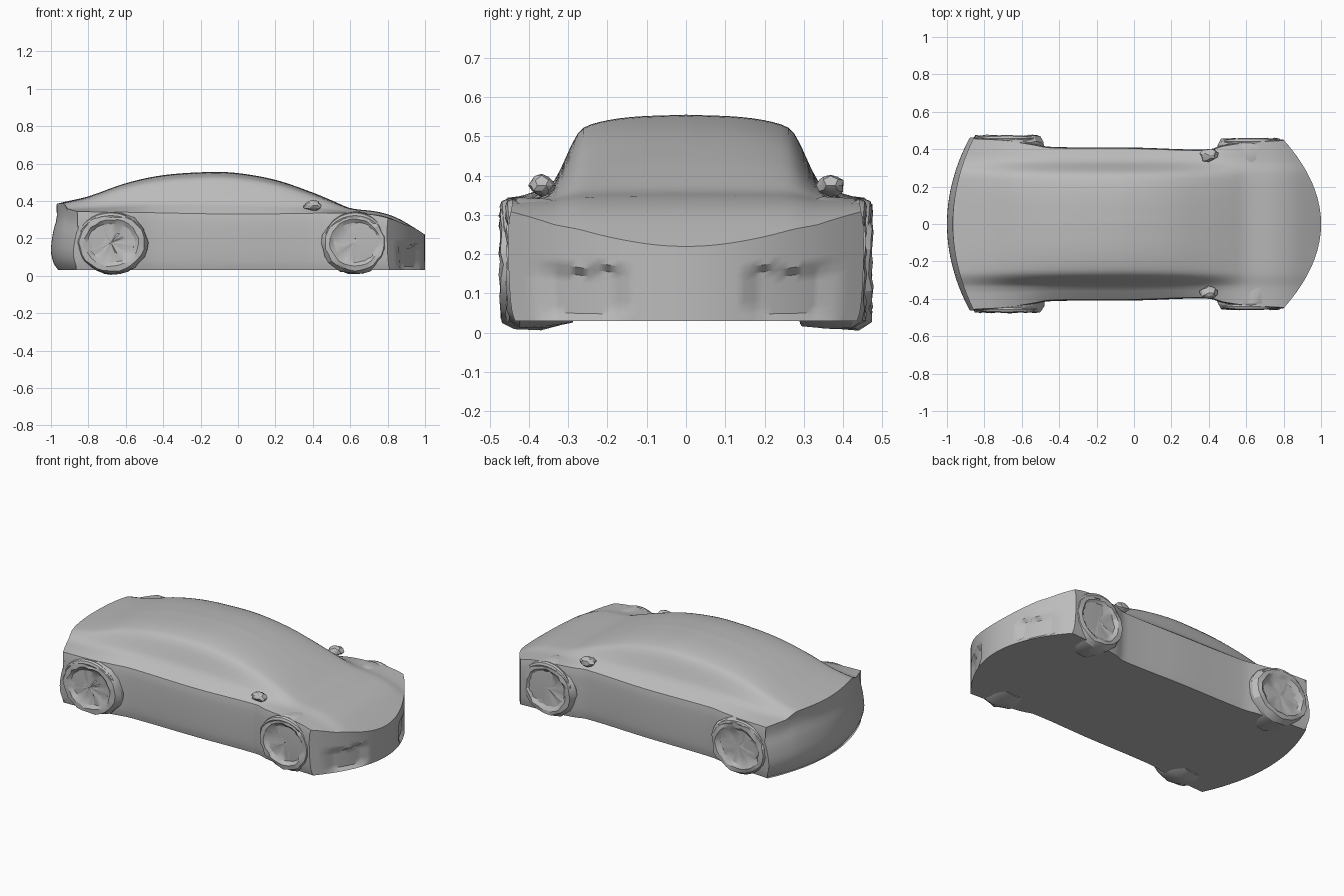
import bpy, bmesh, math, random
from mathutils import Vector

random.seed(4)
cube = bpy.data.objects.get("Cube")
if cube:
    bpy.data.objects.remove(cube, do_unlink=True)

paint = bpy.data.materials.new("plain grey")
paint.use_nodes = True
GREY = (0.5, 0.5, 0.5, 1)
paint.diffuse_color = GREY
paint.node_tree.nodes["Principled BSDF"].inputs["Base Color"].default_value = GREY


def curve_at(pts, x):
    """Smooth interpolation through (x, value) points."""
    if x <= pts[0][0]:
        return pts[0][1]
    if x >= pts[-1][0]:
        return pts[-1][1]
    i = max(k for k in range(len(pts) - 1) if pts[k][0] <= x)

    def slope(k):
        a, b = pts[max(k - 1, 0)], pts[min(k + 1, len(pts) - 1)]
        return (b[1] - a[1]) / (b[0] - a[0])
    (x0, y0), (x1, y1) = pts[i], pts[i + 1]
    h = x1 - x0
    t = (x - x0) / h
    return ((2*t**3 - 3*t**2 + 1) * y0 + (t**3 - 2*t**2 + t) * h * slope(i)
            + (3*t**2 - 2*t**3) * y1 + (t**3 - t**2) * h * slope(i + 1))


def finish(name, bm, angle=40):
    bmesh.ops.remove_doubles(bm, verts=bm.verts, dist=0.0005)
    bmesh.ops.recalc_face_normals(bm, faces=bm.faces)
    mesh = bpy.data.meshes.new(name)
    bm.to_mesh(mesh)
    bm.free()
    obj = bpy.data.objects.new(name, mesh)
    bpy.context.collection.objects.link(obj)
    mesh.materials.append(paint)
    bpy.ops.object.select_all(action='DESELECT')
    obj.select_set(True)
    bpy.context.view_layer.objects.active = obj
    bpy.ops.object.shade_smooth_by_angle(angle=math.radians(angle))
    return obj


# Body outlines: centre line height, shoulder height, half width, side taper
CENTRE = [(-1, .375), (-.95, .39), (-.8, .425), (-.6, .495), (-.4, .538), (-.15, .555),
          (0, .549), (.2, .513), (.4, .445), (.52, .395), (.6, .362), (.75, .342),
          (.85, .31), (.97, .24), (1, .22)]
SHOULDER = [(-1, .345), (-.6, .34), (0, .33), (.6, .335), (.75, .322), (.85, .29),
            (.97, .225), (1, .21)]
WIDTH = [(-1, .462), (-.7, .45), (-.55, .43), (-.45, .412), (0, .408), (.4, .398),
         (.5, .42), (.7, .44), (1, .452)]
TAPER = [(0, .965), (.12, .985), (.5, 1), (.88, 1), (1, .988)]
# Cross-section from roof centre to shoulder: half width and share of height
ROOF_Y = [(0, 0), (.35, .15), (.55, .245), (.65, .28), (.8, .325), (.85, .34)]
ROOF_H = [(0, 1), (.35, .97), (.55, .89), (.65, .78), (.8, .37), (.85, .25), (.93, .12), (1, 0)]
TAIL = [(0, .04), (.1, .015), (.3, 0), (.6, .012), (.8, .03), (1, .03)]
FLOOR = 0.03


def body_point(u, v, w):
    t = abs(v)
    half = curve_at(WIDTH, u)
    y = curve_at(ROOF_Y, t) if t <= .85 else .34 + (half - .34) * (t - .85) / .15
    y *= curve_at(TAPER, w)
    # nose and tail are rounded in plan
    x = u
    if u > .4:
        x -= .2 * (y / .45) ** 2 * (u - .4) / .6
    if u < -.6:
        x += .12 * (y / .46) ** 2 * (-u - .6) / .4
    low, high = curve_at(SHOULDER, x), curve_at(CENTRE, x)
    top = low + (high - low) * curve_at(ROOF_H, t)
    z = FLOOR + (top - FLOOR) * w
    if u == -1:
        x += curve_at(TAIL, w)
    # shallow lower intakes in the nose
    if u == 1 and .17 < y < .37 and .04 < z < .16:
        x -= .02
    return Vector((x, math.copysign(y, v), z))


def add_grid(bm, f, n, m):
    rows = [[bm.verts.new(f(i / n, j / m)) for j in range(m + 1)] for i in range(n + 1)]
    for i in range(n):
        for j in range(m):
            bm.faces.new((rows[i][j], rows[i + 1][j], rows[i + 1][j + 1], rows[i][j + 1]))


# Body shell
NU, NV, NW = 64, 40, 12
bm = bmesh.new()
for end in (0, 1):
    side = 2 * end - 1
    add_grid(bm, lambda a, b: body_point(2*a - 1, 2*b - 1, end), NU, NV)
    add_grid(bm, lambda a, b: body_point(2*a - 1, side, b), NU, NW)
    add_grid(bm, lambda a, b: body_point(side, 2*a - 1, b), NV, NW)
finish("car_body", bm)


# Wheels: rough dished drums
DRUM = [(0, .30), (.155, .30), (.166, .36), (.166, .43), (.15, .462), (.125, .465),
        (.105, .45), (.06, .446), (0, .452)]


def wheel(name, x, side, stretch, out):
    bm = bmesh.new()
    spin = 28

    def ring(a, b):
        r, y = DRUM[round(b * (len(DRUM) - 1))]
        ang = a * math.tau
        return Vector((x + r * stretch * math.cos(ang), side * (y + out),
                       .176 + r * math.sin(ang)))
    add_grid(bm, ring, spin, len(DRUM) - 1)
    bmesh.ops.remove_doubles(bm, verts=bm.verts, dist=0.0005)
    for v in bm.verts:
        v.co += Vector([random.uniform(-.005, .005) for _ in range(3)])
    finish(name, bm, 25)


# Rough brow above each wheel
def brow(name, x, side, y, rx):
    bm = bmesh.new()

    def tube(a, b):
        ang = math.radians(20 + 140 * a)
        p = b * math.tau
        r = .016 * math.sin(math.pi * min(max(a, .03), .97)) + .003
        d = .152 + r * math.cos(p)
        return Vector((x + rx * d * math.cos(ang), side * (y + r * math.sin(p)),
                       .17 + d * math.sin(ang)))
    add_grid(bm, tube, 18, 8)
    finish(name, bm, 30)


# Door mirror stubs
def mirror_stub(name, side):
    bm = bmesh.new()
    bmesh.ops.create_icosphere(bm, subdivisions=2, radius=1)
    for v in bm.verts:
        v.co *= random.uniform(.8, 1.1)
        v.co = Vector((.4 + .05 * v.co.x, side * (.368 + .036 * v.co.y), .375 + .028 * v.co.z))
    finish(name, bm, 20)


for label, side in (("left", 1), ("right", -1)):
    # the model faces -y, so its left and right wheels are named by axle instead
    face = "back" if side == 1 else "front"
    wheel(face + "_tail_wheel", -.675, side, 1.16, .008)
    wheel(face + "_nose_wheel", .625, side, 1.06, -.008)
    brow(face + "_tail_brow", -.68, side, .456, 1.2)
    brow(face + "_nose_brow", .625, side, .442, 1.08)
    mirror_stub(face + "_mirror", side)
